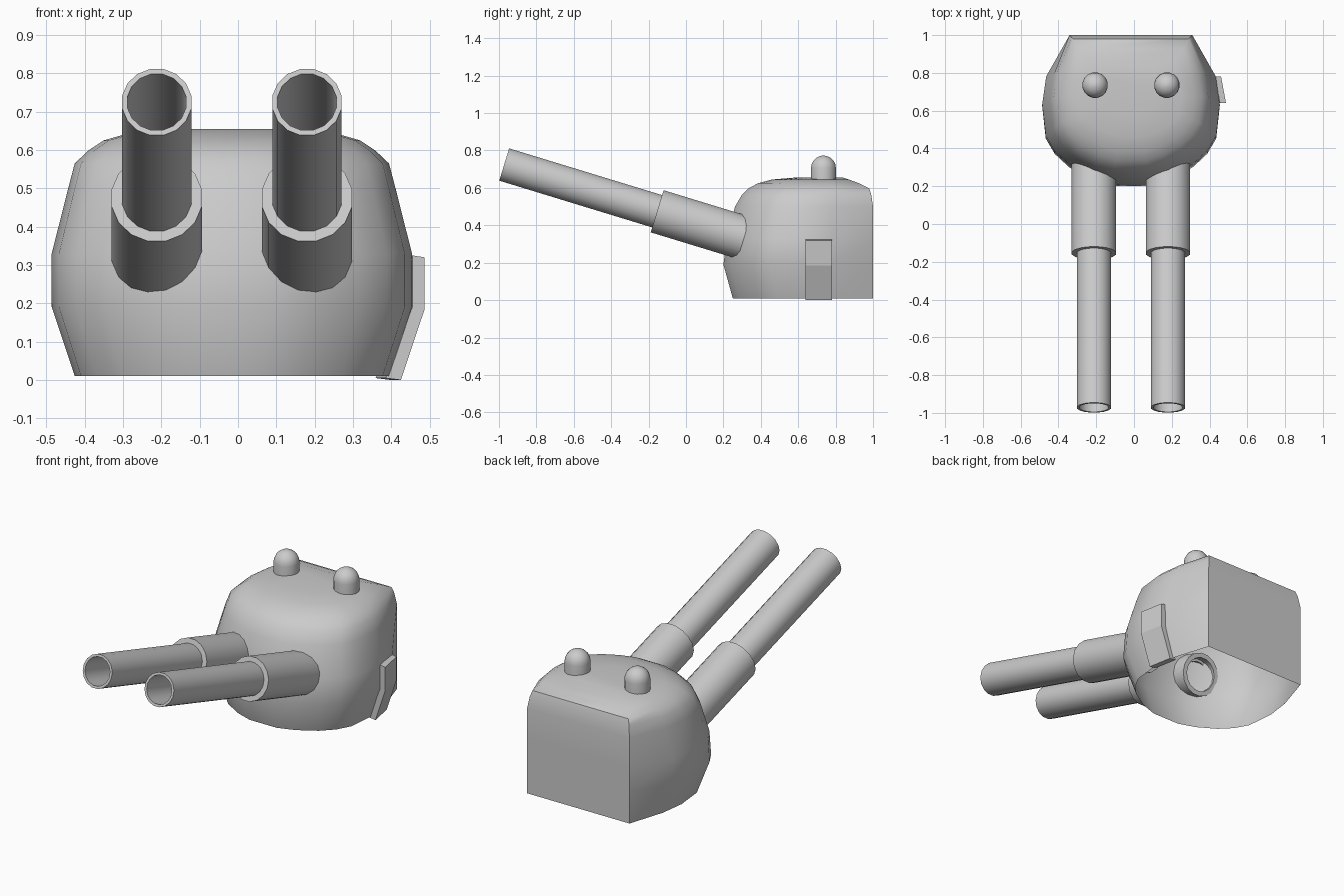
import bpy, bmesh, math
from mathutils import Vector, Matrix

cube = bpy.data.objects.get("Cube")
if cube:
    bpy.data.objects.remove(cube, do_unlink=True)

CX = -0.016          # centre line of the turret
TILT = math.radians(17)

grey = bpy.data.materials.new("light_grey")
grey.use_nodes = True
grey.diffuse_color = (0.6, 0.6, 0.6, 1)
grey.node_tree.nodes["Principled BSDF"].inputs["Base Color"].default_value = (0.6, 0.6, 0.6, 1)


def finish(name, bm, angle=None):
    """Turn a bmesh into a named object with the shared material."""
    bmesh.ops.remove_doubles(bm, verts=bm.verts, dist=1e-5)
    bmesh.ops.recalc_face_normals(bm, faces=bm.faces)
    mesh = bpy.data.meshes.new(name)
    bm.to_mesh(mesh)
    bm.free()
    obj = bpy.data.objects.new(name, mesh)
    mesh.materials.append(grey)
    bpy.context.collection.objects.link(obj)
    if angle:
        bpy.ops.object.select_all(action='DESELECT')
        obj.select_set(True)
        bpy.context.view_layer.objects.active = obj
        bpy.ops.object.shade_smooth_by_angle(angle=math.radians(angle))
    return obj


def bridge(bm, a, b):
    """Join two closed loops of equal length with quads."""
    n = len(a)
    for i in range(n):
        j = (i + 1) % n
        bm.faces.new((a[i], a[j], b[j], b[i]))


def lathe(name, profile, matrix, closed, sides=16):
    """Revolve (radius, distance) points around the local z axis."""
    bm = bmesh.new()
    rings = []
    for r, t in profile:
        ring = []
        for i in range(sides):
            a = 2 * math.pi * (i + 0.5) / sides
            ring.append(bm.verts.new(matrix @ Vector((r * math.cos(a), r * math.sin(a), t))))
        rings.append(ring)
    for a, b in zip(rings, rings[1:]):
        bridge(bm, a, b)
    if closed:
        bridge(bm, rings[-1], rings[0])
    else:
        bm.faces.new(rings[-1])
    return finish(name, bm, 35)


# Armoured body: one plan outline lofted through height levels, open below
plan = [(0, 0), (0.21, 0.0), (0.45, 0.045), (0.70, 0.127), (0.86, 0.215),
        (0.96, 0.316), (1, 0.53), (0.955, 0.72)]
levels = [  # height, half width, front y, back y, half width of back panel
    (0.01, 0.41, 0.25, 1.0, 0.325),
    (0.19, 0.47, 0.20, 1.0, 0.325),
    (0.33, 0.47, 0.22, 1.0, 0.325),
    (0.50, 0.427, 0.262, 1.0, 0.325),
    (0.565, 0.41, 0.30, 0.99, 0.315),
    (0.598, 0.375, 0.335, 0.98, 0.305),
    (0.625, 0.335, 0.385, 0.925, 0.28),
    (0.645, 0.265, 0.46, 0.87, 0.23),
    (0.655, 0.15, 0.58, 0.84, 0.13),
]
bm = bmesh.new()
previous = None
for z, w, front, back, panel in levels:
    half = [(u * w, front + v * (back - front)) for u, v in plan] + [(panel, back)]
    outline = half + [(-x, y) for x, y in reversed(half[1:])]
    loop = [bm.verts.new((CX + x, y, z)) for x, y in outline]
    if previous:
        bridge(bm, previous, loop)
    previous = loop
bm.faces.new(previous)
finish("turret_body", bm, 40)

# Twin guns and roof domes
for side, sign in (("left", 1), ("right", -1)):
    aim = (Matrix.Translation((CX + sign * 0.196, -0.972, 0.725))
           @ Matrix.Rotation(-math.pi / 2 - TILT, 4, 'X'))
    lathe(side + "_barrel",
          [(0.078, 0), (0.092, 0), (0.092, 1.30), (0.078, 1.30)], aim, True)
    lathe(side + "_barrel_sleeve",
          [(0.092, 0.855), (0.12, 0.855), (0.12, 1.341), (0.094, 1.341)], aim, True)

    dome = [(0.068, 0.62)]
    for k in range(6):
        a = math.radians(k * 17)
        dome.append((0.068 * math.cos(a), 0.705 + 0.068 * math.sin(a)))
    lathe(side + "_roof_dome", dome,
          Matrix.Translation((CX + sign * 0.19, 0.735, 0)), False)

# Side door: bent plate following the left wall
section = [(0.455, 0.325), (0.487, 0.32), (0.487, 0.185), (0.425, 0.0),
           (0.385, 0.005), (0.455, 0.19)]
bm = bmesh.new()
ends = []
for y, shift in ((0.64, 0), (0.78, -0.026)):
    ends.append([bm.verts.new((x + shift, y, z)) for x, z in section])
    bm.faces.new(ends[-1])
bridge(bm, *ends)
finish("side_door", bm)
